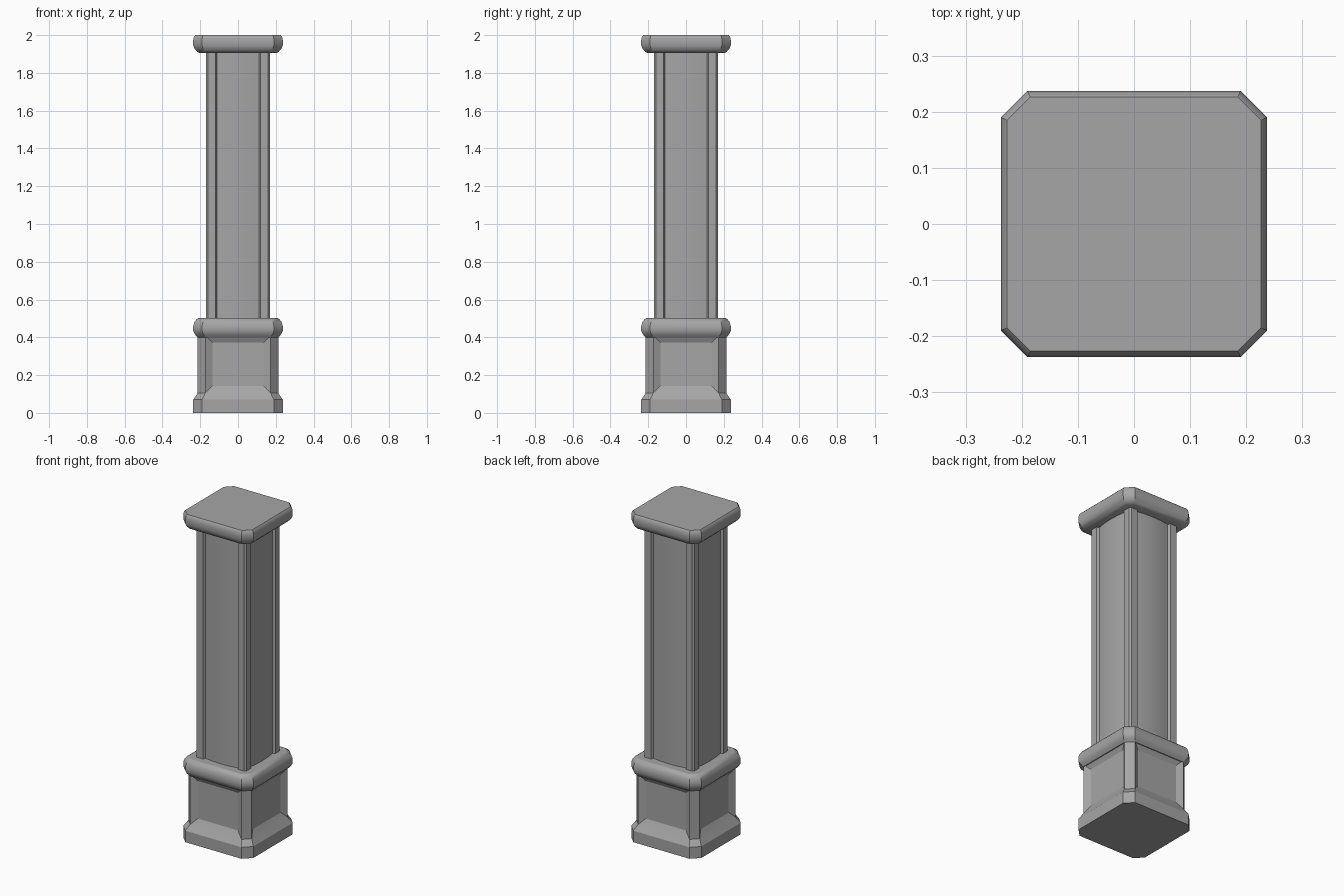
import bpy
import bmesh
import math

cube = bpy.data.objects.get("Cube")
if cube:
    bpy.data.objects.remove(cube, do_unlink=True)

stone = bpy.data.materials.new("grey_stone")
stone.use_nodes = True
GREY = (0.38, 0.38, 0.38, 1)
stone.diffuse_color = GREY
stone.node_tree.nodes["Principled BSDF"].inputs["Base Color"].default_value = GREY


def four_sides(side):
    """Repeat the outline of the front side round all four sides."""
    outline = []
    for _ in range(4):
        outline += side
        side = [(-y, x) for x, y in side]
    return outline


def chamfered_square(half, corner):
    return four_sides([(-corner, -half), (corner, -half)])


def loft(bm, levels):
    """Skin a stack of (z, outline) levels and close both ends."""
    rings = [[bm.verts.new((x, y, z)) for x, y in outline] for z, outline in levels]
    n = len(rings[0])
    for low, high in zip(rings, rings[1:]):
        for i in range(n):
            j = (i + 1) % n
            bm.faces.new((low[i], low[j], high[j], high[i]))
    bm.faces.new(rings[0][::-1])
    bm.faces.new(rings[-1])
    bm.normal_update()


def finish(bm, name, angle=30):
    mesh = bpy.data.meshes.new(name)
    bm.to_mesh(mesh)
    bm.free()
    mesh.materials.append(stone)
    obj = bpy.data.objects.new(name, mesh)
    bpy.context.collection.objects.link(obj)
    bpy.ops.object.select_all(action="DESELECT")
    obj.select_set(True)
    bpy.context.view_layer.objects.active = obj
    bpy.ops.object.shade_smooth_by_angle(angle=math.radians(angle))
    return obj


def moulding(name, profile):
    bm = bmesh.new()
    loft(bm, [(z, chamfered_square(h, c)) for z, h, c in profile])
    return finish(bm, name)


# Pedestal with a sloped plinth and a sunken panel on each side
bm = bmesh.new()
loft(bm, [(z, chamfered_square(h, c)) for z, h, c in (
    (0, 0.237, 0.19), (0.07, 0.237, 0.19), (0.105, 0.214, 0.173), (0.41, 0.214, 0.173))])
panels = [f for f in bm.faces
          if f.calc_center_median().z > 0.2 and max(abs(f.normal.x), abs(f.normal.y)) > 0.99]
bmesh.ops.inset_individual(bm, faces=panels, thickness=0.053, depth=-0.02)
finish(bm, "pedestal", 20)

# Rounded moulding on top of the pedestal
moulding("pedestal_moulding", (
    (0.4, 0.214, 0.173), (0.418, 0.23, 0.185), (0.435, 0.237, 0.19),
    (0.46, 0.237, 0.19), (0.48, 0.231, 0.186), (0.494, 0.221, 0.18), (0.502, 0.21, 0.172)))

# Shaft with bevelled corner strips and softly bowed faces between them
bow = [(x, -0.155 - 0.01 * (1 - (x / 0.11) ** 2))
       for x in (-0.11 + 0.22 * i / 8 for i in range(9))]
front = [(-0.16, -0.17), (-0.118, -0.17)] + bow + [(0.118, -0.17), (0.16, -0.17)]
bm = bmesh.new()
loft(bm, [(0.49, four_sides(front)), (1.92, four_sides(front))])
finish(bm, "shaft")

# Rounded slab capping the shaft
moulding("cap", (
    (1.904, 0.2, 0.168), (1.911, 0.215, 0.177), (1.925, 0.228, 0.184), (1.945, 0.237, 0.19),
    (1.975, 0.237, 0.19), (1.992, 0.233, 0.188), (2, 0.226, 0.185)))
